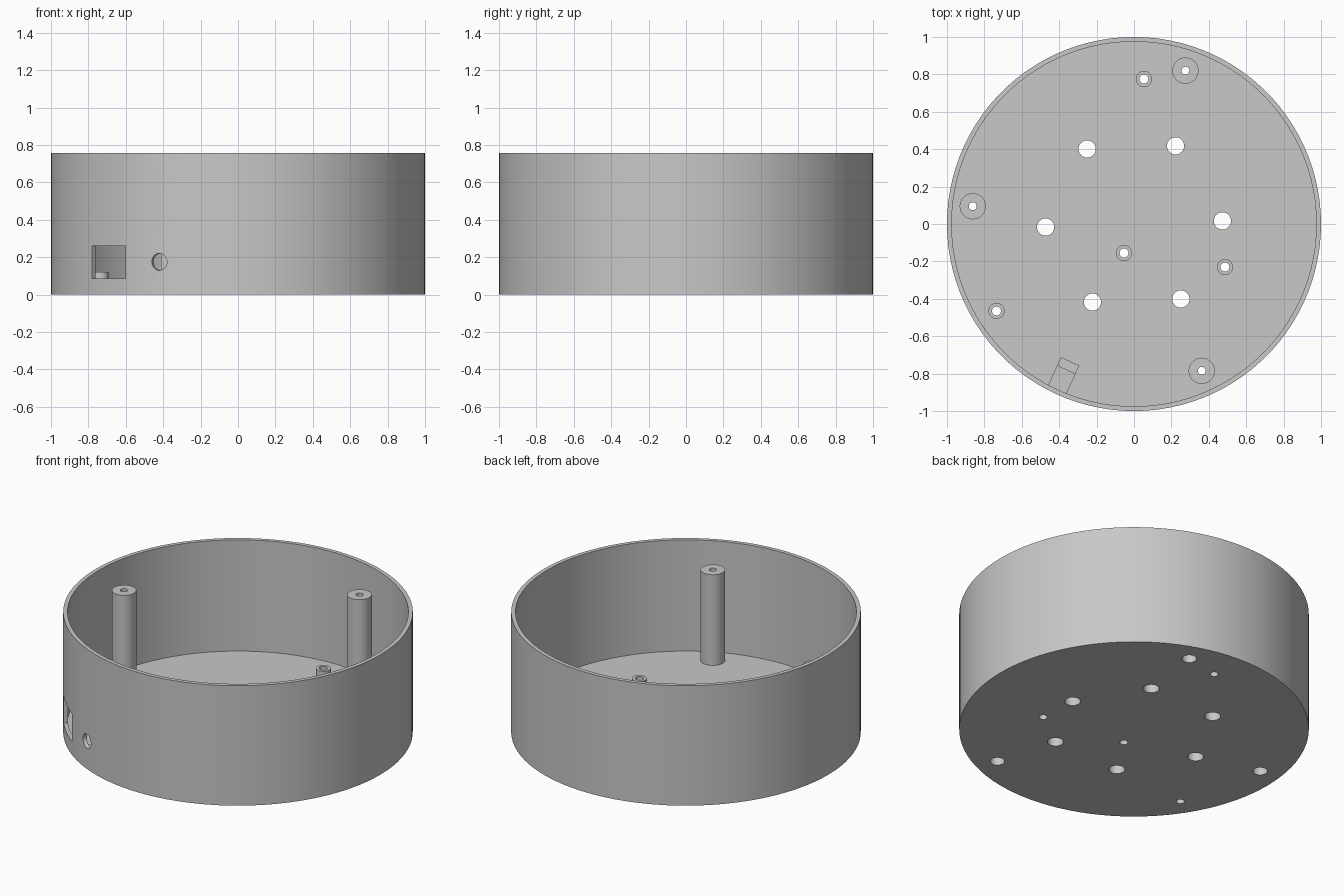
import bpy, bmesh, math
from mathutils import Matrix, Vector

cube = bpy.data.objects.get("Cube")
if cube:
    bpy.data.objects.remove(cube, do_unlink=True)

grey = bpy.data.materials.new("plain grey")
grey.use_nodes = True
colour = (0.58, 0.58, 0.58, 1)
grey.diffuse_color = colour
grey.node_tree.nodes["Principled BSDF"].inputs["Base Color"].default_value = colour

HEIGHT, FLOOR = 0.757, 0.055
TALL, SHORT = 0.627, 0.12


def lathe(bm, profile, matrix=Matrix(), steps=48):
    """Closed solid of revolution; the profile starts and ends on the axis."""
    part = bmesh.new()
    verts = [part.verts.new((r, 0, z)) for r, z in profile]
    edges = [part.edges.new(pair) for pair in zip(verts, verts[1:])]
    bmesh.ops.spin(part, geom=verts + edges, cent=(0, 0, 0), axis=(0, 0, 1),
                   angle=math.tau, steps=steps, use_duplicate=False)
    bmesh.ops.remove_doubles(part, verts=part.verts, dist=1e-5)
    bmesh.ops.recalc_face_normals(part, faces=part.faces)
    part.transform(matrix)
    add(bm, part)


def add(bm, part):
    mesh = bpy.data.meshes.new("temporary")
    part.to_mesh(mesh)
    part.free()
    bm.from_mesh(mesh)
    bpy.data.meshes.remove(mesh)


def box(bm, low, high, matrix):
    low, high = Vector(low), Vector(high)
    size = Matrix.Diagonal((*(high - low), 1))
    bmesh.ops.create_cube(bm, size=1, matrix=matrix @ Matrix.Translation((low + high) / 2) @ size)


def cylinder(radius, bottom, top):
    return [(0, bottom), (radius, bottom), (radius, top), (0, top)]


def at(spot):
    return Matrix.Translation((*spot, 0))


def radial(degrees):
    return Matrix.Rotation(math.radians(degrees), 4, "Z")


def finish(bm, name):
    mesh = bpy.data.meshes.new(name)
    bm.to_mesh(mesh)
    bm.free()
    mesh.materials.append(grey)
    obj = bpy.data.objects.new(name, mesh)
    bpy.context.collection.objects.link(obj)
    return obj


tall_spots = [(0.275, 0.82), (-0.862, 0.095), (0.362, -0.785)]
short_spots = [(0.053, 0.775), (-0.053, -0.155), (0.486, -0.23), (-0.735, -0.465)]
WINDOW_ANGLE, PORT_ANGLE = 225.9, 245.1

# Cutters: screw holes, floor vents, side window and round port
bm = bmesh.new()
for spot in tall_spots:
    lathe(bm, [(0, -0.1), (0.042, -0.1), (0.042, 0.1), (0.021, 0.1), (0.021, 1), (0, 1)], at(spot))
for spot in short_spots:
    lathe(bm, cylinder(0.024, -0.1, 0.4), at(spot))
for k in range(6):
    lathe(bm, cylinder(0.046, -0.1, 0.3), radial(2 + 60 * k) @ at((0.473, 0)))
box(bm, (0.92, -0.125, 0.085), (1.1, 0.125, 0.26), radial(WINDOW_ANGLE))
port = radial(PORT_ANGLE) @ Matrix.Translation((0, 0, 0.175)) @ Matrix.Rotation(math.pi / 2, 4, "Y")
lathe(bm, cylinder(0.045, 0.92, 1.1), port)
cutter = finish(bm, "cutters")
cutter.hide_render = True

# Round tub with a thin wall
bm = bmesh.new()
lathe(bm, [(0, 0), (1, 0), (1, HEIGHT), (0.975, HEIGHT), (0.975, FLOOR), (0, FLOOR)], steps=100)
parts = [finish(bm, "tub")]

# Tall screw posts and short standoffs
for label, spots, radius, top in (("tall_post", tall_spots, 0.07, TALL),
                                  ("standoff", short_spots, 0.043, SHORT)):
    for i, spot in enumerate(spots):
        bm = bmesh.new()
        lathe(bm, cylinder(radius, FLOOR - 0.01, top), at(spot))
        parts.append(finish(bm, f"{label}_{i + 1}"))

# Drill the parts and keep the result as plain meshes
for obj in parts:
    cut = obj.modifiers.new("holes", "BOOLEAN")
    cut.operation, cut.solver, cut.object = "DIFFERENCE", "EXACT", cutter
graph = bpy.context.evaluated_depsgraph_get()
drilled = [bpy.data.meshes.new_from_object(obj.evaluated_get(graph)) for obj in parts]
for obj, mesh in zip(parts, drilled):
    obj.modifiers.clear()
    obj.data = mesh
bpy.data.objects.remove(cutter, do_unlink=True)

# Stepped rest behind the round port: low shelf and back stop
for name, near, far, top in (("port_shelf", 0.86, 0.98, 0.12), ("port_back_stop", 0.81, 0.86, 0.23)):
    bm = bmesh.new()
    box(bm, (near, -0.054, FLOOR - 0.01), (far, 0.054, top), radial(PORT_ANGLE))
    finish(bm, name)

# Rounded sides shade smoothly, corners stay sharp
bpy.ops.object.select_all(action="DESELECT")
for obj in parts:
    obj.select_set(True)
bpy.context.view_layer.objects.active = parts[0]
bpy.ops.object.shade_smooth_by_angle(angle=math.radians(30))
